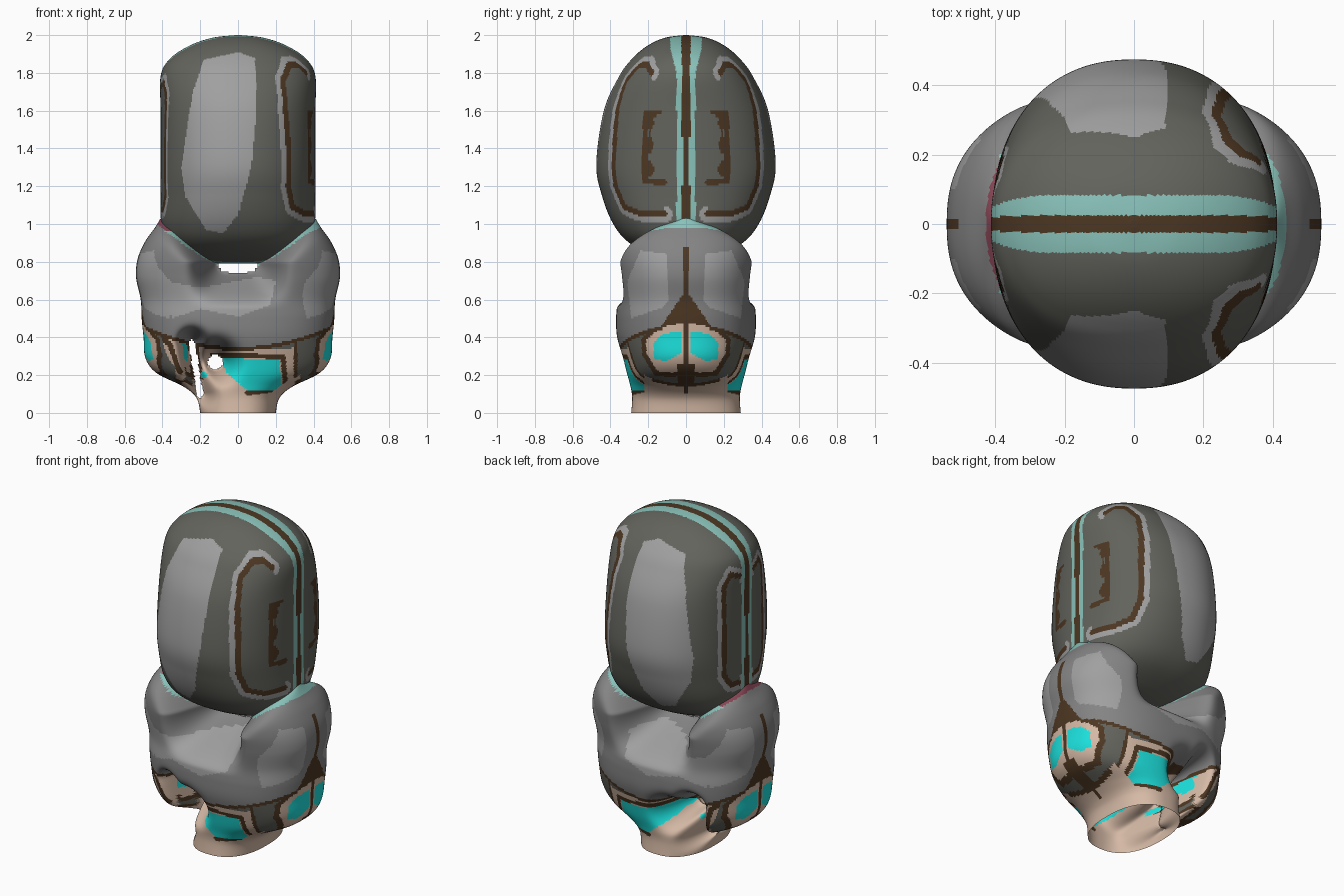
import bpy, bmesh, math
from mathutils import Vector

if "Cube" in bpy.data.objects:
    bpy.data.objects.remove(bpy.data.objects["Cube"])

PALETTE = {
    "dark_grey": (0.125, 0.125, 0.11), "mid_grey": (0.23, 0.23, 0.23),
    "light_grey": (0.35, 0.35, 0.35), "pale_teal": (0.25, 0.54, 0.49),
    "cyan": (0.012, 0.77, 0.74), "skin": (0.67, 0.49, 0.38),
    "brown": (0.075, 0.038, 0.016), "maroon": (0.24, 0.06, 0.09)}
NAMES = list(PALETTE)
MATS = []
for name, rgb in PALETTE.items():
    m = bpy.data.materials.new(name)
    m.use_nodes = True
    m.diffuse_color = (*rgb, 1)
    m.node_tree.nodes["Principled BSDF"].inputs["Base Color"].default_value = (*rgb, 1)
    m.node_tree.nodes["Principled BSDF"].inputs["Roughness"].default_value = 0.7
    MATS.append(m)


def distance(p, path):
    """Shortest distance from a 2D point to a polyline."""
    best = 9
    for (ax, ay), (bx, by) in zip(path, path[1:]):
        dx, dy = bx - ax, by - ay
        t = ((p[0] - ax) * dx + (p[1] - ay) * dy) / (dx * dx + dy * dy)
        t = min(1, max(0, t))
        best = min(best, math.hypot(p[0] - ax - t * dx, p[1] - ay - t * dy))
    return best


def inside(p, poly):
    hit = False
    for (ax, ay), (bx, by) in zip(poly, poly[1:] + poly[:1]):
        if (ay > p[1]) != (by > p[1]) and p[0] < ax + (p[1] - ay) * (bx - ax) / (by - ay):
            hit = not hit
    return hit


def smoothstep(a, b, v):
    t = min(1, max(0, (v - a) / (b - a)))
    return t * t * (3 - 2 * t)


def spline(rows, steps):
    """Catmull-Rom through rows of (height, half width, half depth)."""
    pts = [Vector(r) for r in [rows[0]] + rows + [rows[-1]]]
    out = []
    for a, b, c, d in zip(pts, pts[1:], pts[2:], pts[3:]):
        for i in range(steps):
            t = i / steps
            out.append(0.5 * (2 * b + (c - a) * t + (2 * a - 5 * b + 4 * c - d) * t ** 2
                              + (3 * b - a - 3 * c + d) * t ** 3))
    return out + [pts[-1]]


def loft(name, rings, power, depth_scale, colour, sides=320):
    """Stack superellipse rings, pinch their depth, colour faces by a rule."""
    bm = bmesh.new()
    loops = []
    for z, w, d in rings:
        loop = []
        for i in range(sides):
            a = 2 * math.pi * i / sides
            c, s = math.cos(a), math.sin(a)
            x = w * math.copysign(abs(c) ** (2 / power), c)
            y = d * math.copysign(abs(s) ** (2 / power), s) * max(0, depth_scale(x, z))
            loop.append(bm.verts.new((x, y, z)))
        loops.append(loop)
    for lo, hi in zip(loops, loops[1:]):
        for i in range(sides):
            j = (i + 1) % sides
            quad = (lo[i], lo[j], hi[j], hi[i])
            if any(abs(v.co.y) > 1e-5 for v in quad):  # pinched shut = opening
                bm.faces.new(quad)
    bm.faces.new(loops[-1])
    for f in bm.faces:
        f.smooth = len(f.verts) == 4
        f.material_index = NAMES.index(colour(*f.calc_center_median()))
    mesh = bpy.data.meshes.new(name)
    bm.to_mesh(mesh)
    bm.free()
    for m in MATS:
        mesh.materials.append(m)
    bpy.context.collection.objects.link(bpy.data.objects.new(name, mesh))


# Upper body: tall egg
UPPER = spline([(0.79, 0.1, 0.01), (0.83, 0.25, 0.16), (0.9, 0.36, 0.3), (1.0, 0.405, 0.385),
                (1.15, 0.41, 0.445), (1.32, 0.41, 0.475), (1.6, 0.41, 0.435), (1.78, 0.41, 0.355),
                (1.87, 0.365, 0.29), (1.94, 0.265, 0.21), (1.985, 0.14, 0.115),
                (2.0, 0.01, 0.01)], 14)
UPPER_POWER = 2.25
CHEST_PATCH = [(-0.18, 1.87), (0, 1.91), (0.09, 1.88), (0.1, 1.6), (0.07, 1.3), (0, 1.05),
               (-0.08, 0.95), (-0.17, 0.97), (-0.28, 1.15), (-0.3, 1.3), (-0.24, 1.7)]
# Side lines use (distance around the body, height)
LEFT_PANEL = [(0.2, 1.8), (0.25, 1.845), (0.32, 1.84), (0.4, 1.76), (0.415, 1.6), (0.41, 1.2),
              (0.365, 1.09), (0.28, 1.06), (0.12, 1.05)]
RIGHT_PANEL = [(0.07, 1.72), (0.14, 1.75), (0.19, 1.68), (0.19, 1.15), (0.14, 1.08), (0.07, 1.07)]
HANDLE_LINE = [(0.15, 1.59), (0.225, 1.58), (0.225, 1.23), (0.12, 1.22)]
HANDLE_TEETH = [(0.2, 1.54), (0.2, 1.25)]


def upper_colour(x, y, z):
    y = abs(y)
    top = smoothstep(1.78, 1.95, z)
    if y < 0.02 + 0.005 * top:
        return "brown"
    if y < 0.05 + 0.033 * top:
        return "pale_teal"
    if inside((x, z), CHEST_PATCH) and y > 0.1:
        return "light_grey"
    p = (0.43 * math.atan2(y, abs(x)), z)
    panel = LEFT_PANEL if x > 0 else RIGHT_PANEL
    d = distance(p, panel)
    if d < 0.016:
        return "brown"
    if d < 0.045 and not inside(p, panel):
        return "light_grey"
    if x > 0 and (distance(p, HANDLE_LINE) < 0.015
                  or distance(p, HANDLE_TEETH) < 0.012 + 0.012 * math.sin(z * 50)):
        return "brown"
    return "dark_grey"


loft("upper_body", UPPER, UPPER_POWER, lambda x, z: 1, upper_colour)

# Lower body: shoulders, waist lobes and the open neck-like foot
LOWER = spline([(0.0, 0.2, 0.29), (0.08, 0.22, 0.285), (0.14, 0.29, 0.295), (0.21, 0.43, 0.315),
                (0.29, 0.49, 0.335), (0.4, 0.5, 0.365), (0.5, 0.51, 0.37), (0.6, 0.515, 0.365),
                (0.72, 0.54, 0.38), (0.82, 0.53, 0.395), (0.91, 0.49, 0.39),
                (0.98, 0.44, 0.33), (1.03, 0.41, 0.13)], 11)
SLIT = [(-0.245, 0.37), (-0.2, 0.1)]


def pinch(x, z):
    reach = 0.2 + 0.75 * max(0, z - 0.8)
    neck_gap = 1 - 1.1 * smoothstep(0.55, 0.78, z) * math.exp(-(abs(x) / reach) ** 4)
    slit = 1 - 1.2 * math.exp(-(distance((x, z), SLIT) / 0.05) ** 2)
    hole = 1 - 1.4 * math.exp(-(math.hypot(x + 0.12, z - 0.27) / 0.078) ** 2)
    return neck_gap * max(0, slit) * max(0, hole)


def near_upper(x, y, z):
    """Closeness to the upper body's outline: 1 on its surface."""
    _, w, d = min(UPPER, key=lambda r: abs(r[0] - z))
    return (abs(x) / w) ** UPPER_POWER + (y / d) ** UPPER_POWER


BELLY_PATCH = [(-0.38, 0.7), (-0.2, 0.66), (0.1, 0.72), (0.2, 0.7), (0.17, 0.57), (0, 0.51),
               (-0.2, 0.55), (-0.35, 0.5)]
SIDE_PATCH = [(0.09, 0.6), (0.1, 0.84), (0.24, 0.86), (0.31, 0.7), (0.29, 0.5), (0.12, 0.56)]
FRONT_WINDOW = [(-0.1, 0.29), (0.22, 0.28), (0.23, 0.12), (0.05, 0.12), (-0.05, 0.2)]
FRONT_TRIM = [(-0.18, 0.3), (-0.02, 0.305), (0.24, 0.295), (0.25, 0.13), (0.05, 0.105)]
RIGHT_TRIM = [(-0.42, 0.41), (-0.36, 0.36), (-0.31, 0.22), (-0.2, 0.17)]
SIDE_WINDOW = [(0.02, 0.32), (0.03, 0.43), (0.12, 0.42), (0.175, 0.37), (0.165, 0.28), (0.1, 0.275)]
SIDE_FRAME = [(0, 0.22), (0.07, 0.2), (0.16, 0.21), (0.22, 0.31), (0.225, 0.39), (0.14, 0.465),
              (0, 0.49)]


def lower_colour(x, y, z):
    y, ax = abs(y), abs(x)
    if z > 0.78:  # border against the upper body
        near = near_upper(x, y, z)
        if x < 0 and y < 0.19 and z > 0.96:
            if near < 1.13:
                return "maroon"
        elif near < (1.22 if z > 0.9 else 1.35):
            return "pale_teal"
    edge = 0.34 + 0.45 * ax * ax + 0.18 * max(0, 1 - y / 0.13) * (ax > 0.35)
    if z > edge + 0.01:
        if ax > 0.3 and y < 0.013 and z < 0.88:
            return "brown"
        if ax > 0.3 and inside((y, z), SIDE_PATCH) or inside((x, z), BELLY_PATCH):
            return "light_grey"
        return "mid_grey"
    if z > edge - 0.01 or ax > 0.35 and y < 0.13 and z > 0.485:
        return "brown"
    if ax > 0.33 and (x > 0 or y < 0.25) or ax > 0.24 and y < 0.18:  # side lobes
        p = (y, z)
        if inside(p, SIDE_WINDOW):
            return "cyan"
        low = 0.14 + 0.9 * y * y
        if distance(p, SIDE_FRAME) < 0.012 or y < 0.015 or y < 0.045 and low < z < 0.26:
            return "brown"
        if inside(p, SIDE_FRAME):
            return "skin"
        return "dark_grey" if z > low + 0.015 else "brown" if z > low else "skin"
    if ax < 0.15 or y > 0.22:  # front and back trim
        p = (x, z)
        if inside(p, FRONT_WINDOW):
            return "cyan"
        if distance(p, FRONT_TRIM) < 0.013 or x < -0.27 and distance(p, RIGHT_TRIM) < 0.013:
            return "brown"
        if 0.1 < x < 0.3 and z > edge - 0.01 - 0.12 * (x - 0.1):
            return "dark_grey"
        if x > 0.295 and z > 0.17:
            return "brown" if x < 0.315 else "dark_grey"
    if math.hypot(x + 0.18, z - 0.2) < 0.018:
        return "cyan"
    if distance((x, z), SLIT) < 0.03 and z > 0.18:
        return "brown"
    return "skin"


loft("lower_body", LOWER, 2.4, pinch, lower_colour)
